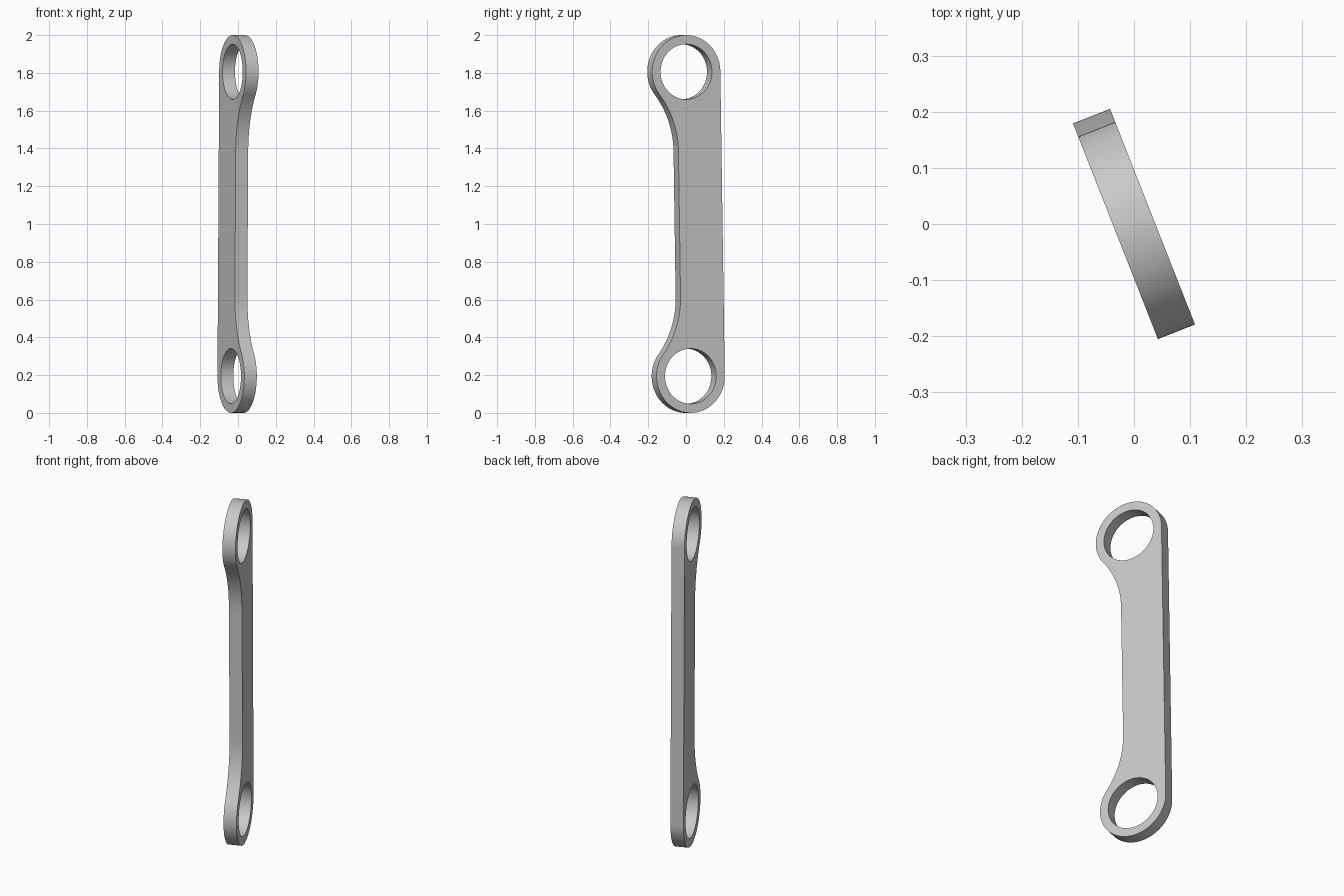
import bpy, bmesh
from math import cos, sin, pi, atan2, radians
from mathutils import Matrix, Vector

cube = bpy.data.objects.get("Cube")
if cube:
    bpy.data.objects.remove(cube, do_unlink=True)

RING = 0.194        # outer radius of each eye
HOLE = 0.146        # bore radius
HALF = 0.806        # half distance between bore centres
EDGE = 0.051        # distance from axis to the narrow edge of the bar
RUN = 0.42          # length of the fillet blend along the bar
THICK = 0.071
# fillet radius that is tangent to both the eye and the narrow edge
FILLET = (EDGE**2 + RUN**2 - RING**2) / (2 * (RING - EDGE))


def arc(cx, cy, r, a, b, n):
    return [(cx + r * cos(a + (b - a) * i / n), cy + r * sin(a + (b - a) * i / n))
            for i in range(n + 1)]


# Lower half of the outline, then mirrored for the upper half
turn = atan2(RUN, EDGE + FILLET)
lower = arc(0, -HALF, RING, 0, -pi - turn, 56)
lower += arc(-EDGE - FILLET, RUN - HALF, FILLET, -turn, 0, 16)[1:]
outline = lower + [(x, -y) for x, y in reversed(lower)]
holes = [arc(0, s * HALF, HOLE, 0, 2 * pi, 64)[:-1] for s in (-1, 1)]

# Flat plate with two bores, extruded to thickness
bm = bmesh.new()
edges = []
for loop in [outline] + holes:
    vs = [bm.verts.new((x, y, -THICK / 2)) for x, y in loop]
    edges += [bm.edges.new((vs[i - 1], vs[i])) for i in range(len(vs))]
bmesh.ops.triangle_fill(bm, use_beauty=True, use_dissolve=False, edges=edges,
                        normal=(0, 0, 1))
ext = bmesh.ops.extrude_face_region(bm, geom=bm.faces[:], use_keep_orig=True)
bmesh.ops.translate(bm, vec=(0, 0, THICK),
                    verts=[g for g in ext["geom"] if isinstance(g, bmesh.types.BMVert)])
bmesh.ops.recalc_face_normals(bm, faces=bm.faces[:])

# Stand the plate upright, turned about the vertical and leaning slightly
yaw = radians(21.5)
along, up = Vector((-sin(yaw), cos(yaw), 0)), Vector((0, 0, 1))
basis = Matrix((along, up, along.cross(up))).transposed().to_4x4()
bm.transform(Matrix.Translation((0, 0, 1)) @ basis @ Matrix.Rotation(0.0155, 4, 'Z'))

mesh = bpy.data.meshes.new("link_arm")
bm.to_mesh(mesh)
bm.free()
arm = bpy.data.objects.new("link_arm", mesh)
bpy.context.collection.objects.link(arm)

# Plain grey metal
grey = bpy.data.materials.new("plain_grey")
grey.use_nodes = True
colour = (0.58, 0.58, 0.58, 1)
grey.diffuse_color = colour
grey.node_tree.nodes["Principled BSDF"].inputs["Base Color"].default_value = colour
mesh.materials.append(grey)

bpy.ops.object.select_all(action='DESELECT')
arm.select_set(True)
bpy.context.view_layer.objects.active = arm
bpy.ops.object.shade_smooth_by_angle(angle=radians(30))
